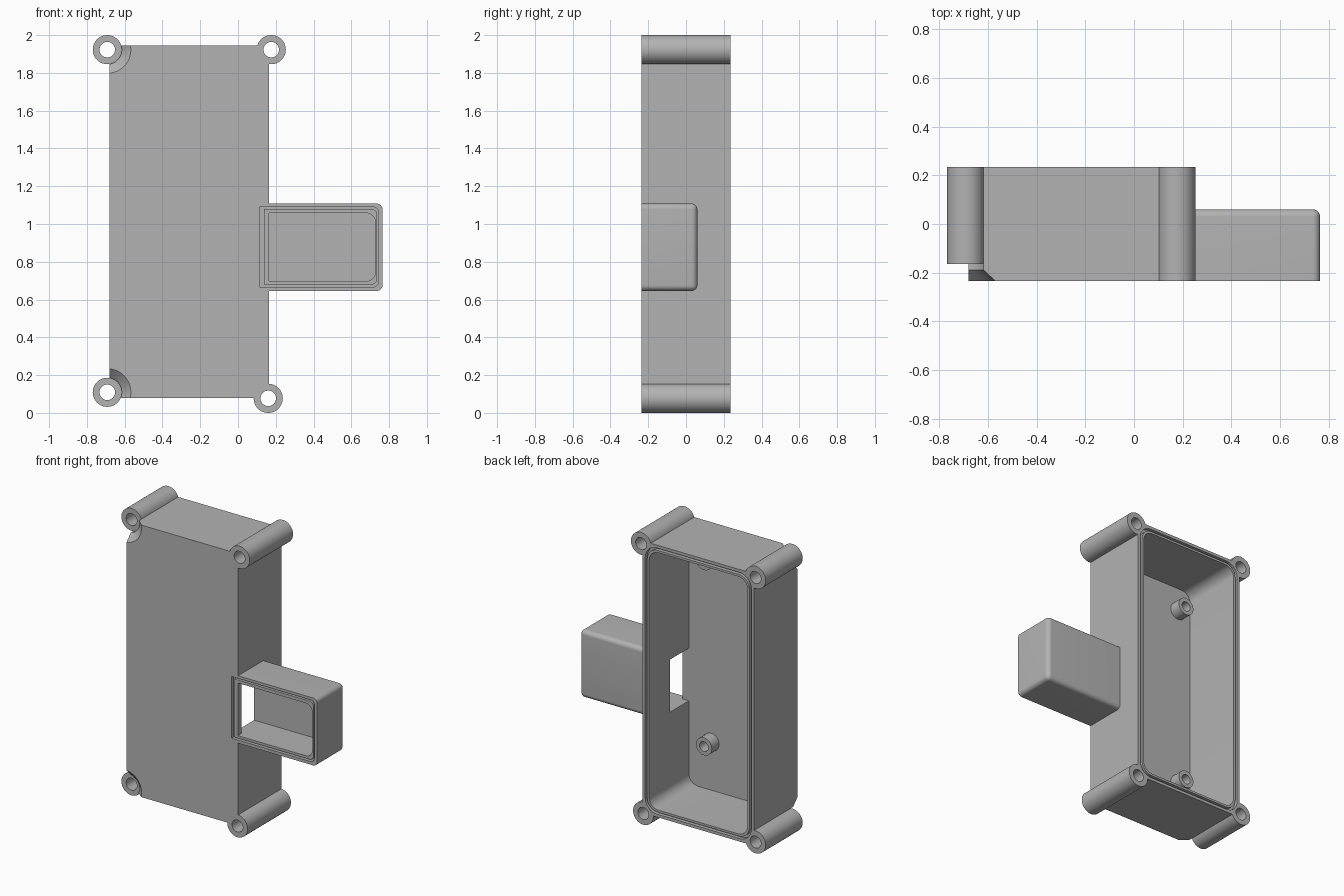
import bpy, bmesh, math
from mathutils import Matrix, Vector

if "Cube" in bpy.data.objects:
    bpy.data.objects.remove(bpy.data.objects["Cube"])

grey = bpy.data.materials.new("plastic grey")
grey.use_nodes = True
grey.diffuse_color = (0.45, 0.45, 0.45, 1)
grey.node_tree.nodes["Principled BSDF"].inputs["Base Color"].default_value = grey.diffuse_color

FRONT, BACK = -0.235, 0.235
FLOOR = -0.195           # inner face of the front wall
WALL = 0.05
OVER = 0.1               # how far cutters stick out


def finish(name, bm):
    mesh = bpy.data.meshes.new(name)
    bmesh.ops.recalc_face_normals(bm, faces=bm.faces)
    bm.to_mesh(mesh)
    bm.free()
    obj = bpy.data.objects.new(name, mesh)
    mesh.materials.append(grey)
    bpy.context.collection.objects.link(obj)
    return obj


def block(name, x, y, z, radius=0, rounded=None):
    """Box between limits; edges chosen by a rule are rounded."""
    bm = bmesh.new()
    bmesh.ops.create_cube(bm, size=1)
    for v in bm.verts:
        v.co = Vector((r[0] if c < 0 else r[1] for c, r in zip(v.co, (x, y, z))))
    if radius:
        pick = [e for e in bm.edges if rounded(e)]
        bmesh.ops.bevel(bm, geom=pick, offset=radius, segments=8,
                        profile=0.5, affect='EDGES', clamp_overlap=False)
    return finish(name, bm)


def along_y(e):
    a, b = (v.co for v in e.verts)
    return abs(a.y - b.y) > 0.01


def rod(name, x, z, y0, y1, r0, r1=None):
    """Cylinder or cone along y, r0 at y0 and r1 at y1."""
    bm = bmesh.new()
    place = Matrix.Translation((x, (y0 + y1) / 2, z)) @ Matrix.Rotation(-math.pi / 2, 4, 'X')
    bmesh.ops.create_cone(bm, cap_ends=True, segments=48, radius1=r0,
                          radius2=r0 if r1 is None else r1, depth=y1 - y0, matrix=place)
    return finish(name, bm)


def boolean(obj, tool, operation):
    mod = obj.modifiers.new("bool", 'BOOLEAN')
    mod.operation, mod.object, mod.solver = operation, tool, 'EXACT'
    bpy.context.view_layer.objects.active = obj
    bpy.ops.object.modifier_apply(modifier=mod.name)
    bpy.data.objects.remove(tool)


def add(obj, tool):
    boolean(obj, tool, 'UNION')


def cut(obj, tool):
    boolean(obj, tool, 'DIFFERENCE')


def shade(obj):
    bpy.ops.object.select_all(action='DESELECT')
    obj.select_set(True)
    bpy.context.view_layer.objects.active = obj
    bpy.ops.object.shade_smooth_by_angle(angle=math.radians(30))


# Main case body
X, Z = (-0.68, 0.165), (0.08, 1.945)
case = block("case", X, (FRONT, BACK), Z)

# Side compartment, rounded on its outer corners and back
SX, SZ, SB = (0.14, 0.765), (0.646, 1.108), 0.06


def side_round(e):
    a, b = (v.co for v in e.verts)
    at_wall = max(a.x, b.x) < SX[0] + 0.01
    return not at_wall and (along_y(e) or min(a.y, b.y) > SB - 0.01)


add(case, block("compartment", SX, (FRONT, SB), SZ, 0.03, side_round))

# Corner screw bosses: x, z, front end
bosses = [(-0.692, 1.923, -0.165), (-0.692, 0.109, -0.165),
          (0.176, 1.923, FRONT), (0.16, 0.077, FRONT)]
for x, z, y0 in bosses:
    if y0 > FRONT:       # countersunk clearance in front of the short bosses
        cut(case, rod("clearance", x, z, FRONT - OVER, y0, 0.077))
        slope = 0.048 / 0.045
        cut(case, rod("countersink", x, z, FRONT - 0.02, -0.19,
                      0.125 + 0.02 * slope, 0.077))
    add(case, rod("boss", x, z, y0, BACK, 0.077))

# Main cavity, open at the back
cut(case, block("cavity", (X[0] + WALL, X[1] - WALL), (FLOOR, BACK + OVER),
                (Z[0] + WALL, Z[1] - WALL), 0.07, along_y))

# Seal groove round the back rim
G0, G1, DEPTH = 0.02, 0.035, 0.025


def rim(name, inset, depth, over, radius):
    return block(name, (X[0] + inset, X[1] - inset), (BACK - depth, BACK + over),
                 (Z[0] + inset, Z[1] - inset), radius, along_y)


groove = rim("groove", G0, DEPTH, 0.05, 0.09)
cut(groove, rim("groove_core", G1, 0.05, OVER, 0.08))
cut(case, groove)

# Compartment cavity, open at the front
IX, IZ = (0.163, 0.728), (0.697, 1.058)


def right_round(e):
    return along_y(e) and e.verts[0].co.x > 0.6


cut(case, block("side_cavity", IX, (FRONT - OVER, 0.01), IZ, 0.05, right_round))

# Cable window joining the two cavities
cut(case, block("window", (0.09, 0.2), (FLOOR, 0.01), IZ))

# Seal groove round the compartment mouth
groove = block("side_groove", (0.114, 0.745), (FRONT - 0.05, FRONT + DEPTH),
               (0.667, 1.09), 0.03, right_round)
cut(groove, block("side_core", (0.138, 0.737), (FRONT - OVER, FRONT + 0.05),
                  (0.68, 1.079), 0.03, right_round))
cut(case, groove)

# Screw holes
for x, z, y0 in bosses:
    cut(case, rod("hole", x, z, FRONT - OVER, BACK + OVER, 0.041))
shade(case)

# Board standoffs on the inner floor, with blind holes
for side, x in (("right", -0.53), ("left", -0.055)):
    for level, z in (("lower", 0.46), ("upper", 1.73)):
        post = rod(f"standoff_{side}_{level}", x, z, FLOOR - 0.015, -0.115, 0.06)
        cut(post, rod("blind_hole", x, z, FLOOR, 0, 0.033))
        shade(post)
